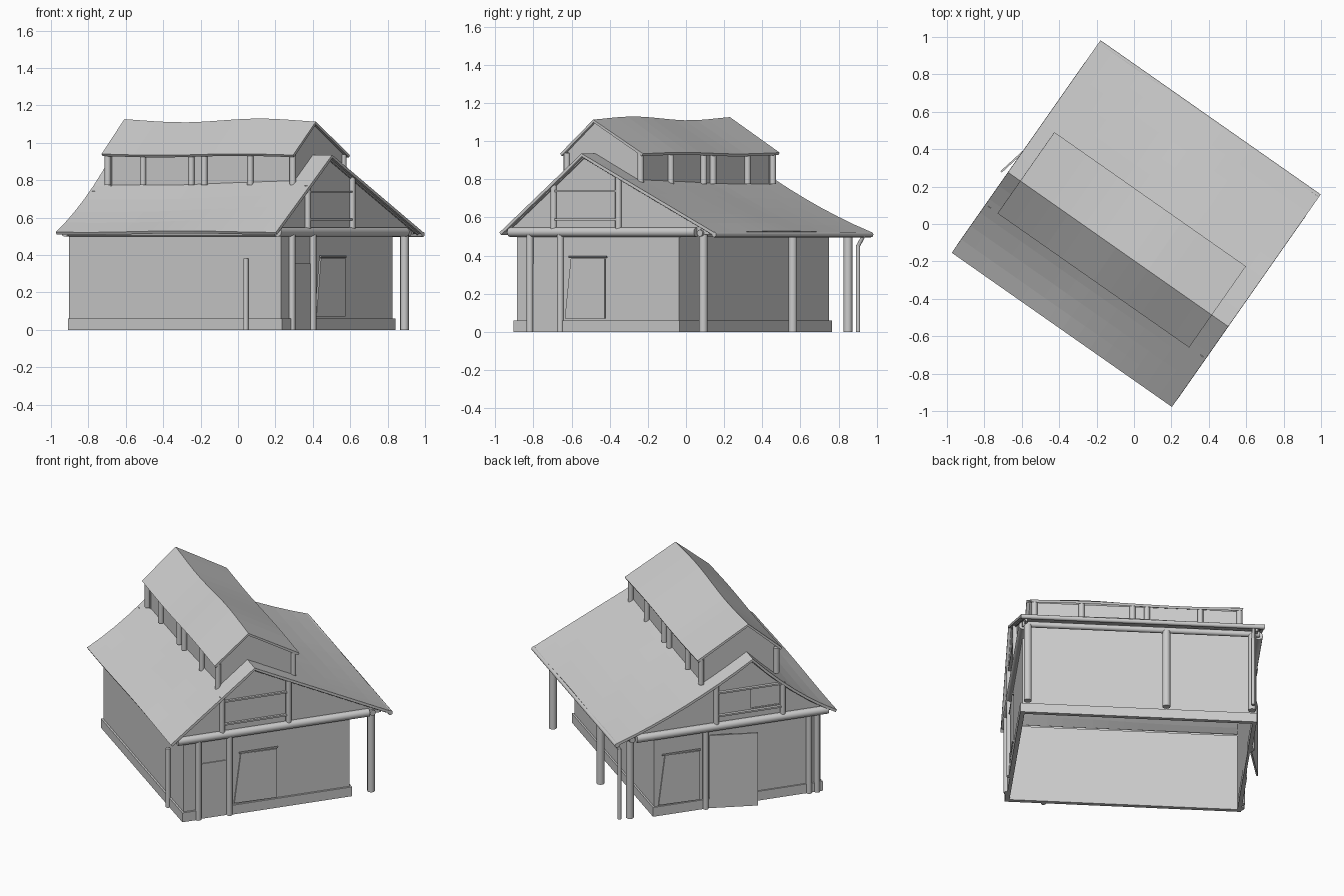
import bpy, bmesh, math
from mathutils import Matrix, Vector

if "Cube" in bpy.data.objects:
    bpy.data.objects.remove(bpy.data.objects["Cube"])

# Everything is built in the barn's own axes (a along ridge, b across), then turned
TURN = Matrix.Rotation(math.radians(-35), 4, 'Z')
RIDGE = -0.16


def finish(name, bm, thick=0, smooth=False):
    bmesh.ops.remove_doubles(bm, verts=bm.verts, dist=0.0001)
    bmesh.ops.recalc_face_normals(bm, faces=bm.faces)
    bm.transform(TURN)
    me = bpy.data.meshes.new(name)
    bm.to_mesh(me)
    bm.free()
    ob = bpy.data.objects.new(name, me)
    bpy.context.collection.objects.link(ob)
    if thick:
        mod = ob.modifiers.new("thickness", 'SOLIDIFY')
        mod.thickness, mod.offset = abs(thick), (-1 if thick > 0 else 0)
    if smooth:
        bpy.ops.object.select_all(action='DESELECT')
        ob.select_set(True)
        bpy.context.view_layer.objects.active = ob
        bpy.ops.object.shade_smooth_by_angle(angle=math.radians(40))
    return ob


def quads(name, faces, thick):
    bm = bmesh.new()
    for f in faces:
        bm.faces.new([bm.verts.new(p) for p in f])
    return finish(name, bm, thick)


def box(name, a0, a1, b0, b1, z0, z1):
    bm = bmesh.new()
    bmesh.ops.create_cube(bm, size=1)
    bm.transform(Matrix.Translation(((a0 + a1) / 2, (b0 + b1) / 2, (z0 + z1) / 2))
                 @ Matrix.Diagonal((a1 - a0, b1 - b0, z1 - z0, 1)))
    return finish(name, bm)


def rod(name, p, q, r, sides=12):
    p, q = Vector(p), Vector(q)
    d = q - p
    bm = bmesh.new()
    bmesh.ops.create_cone(bm, cap_ends=True, segments=sides, radius1=r, radius2=r, depth=d.length)
    bm.transform(Matrix.Translation((p + q) / 2) @ d.to_track_quat('Z', 'Y').to_matrix().to_4x4())
    return finish(name, bm, smooth=True)


def span(lo, hi, n):
    return [lo + (hi - lo) * i / n for i in range(n + 1)]


def main_roof_z(a, b):
    wave = 0.004 * math.sin(5 * a + 1)
    left = min(1, max(0, (0.72 - a) / 0.85))
    if b < RIDGE:
        t = (b + 0.685) / (RIDGE + 0.685)
        return 0.525 + 0.41 * t - 0.13 * left * t * (1 - t) + wave * (1 - t)
    t = (0.69 - b) / (0.69 - RIDGE)
    return 0.525 + 0.41 * t - 0.12 * left * t * (1 - t) + wave * (1 - t)


def upper_roof_z(a, b):
    wave = 0.01 * math.sin(6.2 * a)
    t = (b + 0.372) / 0.212 if b < RIDGE else (0.158 - b) / 0.318
    return 0.937 + 0.182 * t + wave * (0.4 + 0.6 * t)


def roof(name, fn, a_list, b_list, thick):
    quads(name, [[(a, b, fn(a, b)) for a, b in
                  ((a0, b0), (a1, b0), (a1, b1), (a0, b1))]
                 for a0, a1 in zip(a_list, a_list[1:])
                 for b0, b1 in zip(b_list, b_list[1:])], thick)


# Sagging main roof and raised ridge roof
roof("main_roof", main_roof_z, span(-0.71, 0.727, 16),
     span(-0.685, RIDGE, 6) + span(RIDGE, 0.69, 8)[1:], 0.016)
roof("upper_roof", upper_roof_z, span(-0.63, 0.62, 12), [-0.372, RIDGE, 0.158], 0.015)

# Gable end walls; the left one has a half-open loft hatch
bs = [-0.64, -0.59, -0.47] + span(-0.34, RIDGE, 3) + span(RIDGE, 0.05, 3)[1:] + [0.2, 0.32, 0.44, 0.54, 0.64]
for side, a in (("left", -0.668), ("right", 0.69)):
    faces = []
    for b0, b1 in zip(bs, bs[1:]):
        top0, top1 = main_roof_z(a, b0) - 0.013, main_roof_z(a, b1) - 0.013
        low = 0 if b0 > -0.6 and b1 < 0.45 else 0.51
        if a < 0 and b0 > -0.345 and b1 < -0.15:
            faces.append([(a, b0, 0), (a, b1, 0), (a, b1, 0.6), (a, b0, 0.6)])
            low = 0.735
        faces.append([(a, b0, low), (a, b1, low), (a, b1, top1), (a, b0, top0)])
    quads(side + "_gable_wall", faces, -0.014)

# Long walls and plinth
box("front_wall", -0.674, 0.697, -0.594, -0.58, 0, 0.5)
box("back_wall", -0.674, 0.697, 0.43, 0.444, 0, 0.6)
for name, b0, b1 in (("front_plinth", -0.606, -0.58), ("back_plinth", 0.43, 0.455)):
    box(name, -0.684, 0.71, b0, b1, 0, 0.06)
for side, a0, a1, gap in (("left", -0.684, -0.66, (-0.2, 0.1)), ("right", 0.685, 0.71, (-0.5, -0.31))):
    box(side + "_plinth_back", a0, a1, gap[1], 0.45, 0, 0.06)
    box(side + "_plinth_front", a0, a1, -0.6, gap[0], 0, 0.06)

# Gable beams, loft posts, lintels and rafters under the roof verge
for side, a in (("left", -0.686), ("right", 0.703)):
    rod(side + "_gable_beam", (a, -0.635, 0.523), (a, 0.56, 0.523), 0.025)
    for b in (-0.355, 0.06):
        rod(side + "_loft_post", (a, b, 0.53), (a, b, main_roof_z(a, b) - 0.01), 0.017)
    for z in (0.59, 0.738):
        box(side + "_loft_rail", a - 0.01, a + 0.01, -0.35, 0.06, z - 0.005, z + 0.005)
    for b in (-0.65, 0.67):
        for i in range(4):
            c, d = b + (RIDGE - b) * i / 4, b + (RIDGE - b) * (i + 1) / 4
            rod(side + "_rafter", (a, c, main_roof_z(a, c) - 0.018),
                (a, d, main_roof_z(a, d) - 0.018), 0.008, 8)

# Wall posts beside the doors
for a, b in ((0.706, -0.505), (0.706, -0.31), (-0.682, 0.125), (-0.682, -0.52), (-0.682, -0.57)):
    rod("wall_post", (a, b, 0), (a, b, 0.51), 0.018)

# Side door, shutters and open door leaf
box("right_door", 0.69, 0.703, -0.49, -0.33, 0, 0.355)
quads("right_shutter", [[(0.703, -0.28, 0.07), (0.712, -0.02, 0.07),
                         (0.712, -0.02, 0.385), (0.705, -0.24, 0.385)]], -0.01)
rod("right_shutter_rail", (0.711, -0.25, 0.392), (0.711, -0.01, 0.392), 0.006, 8)
quads("left_shutter", [[(-0.682, 0.42, 0.07), (-0.69, 0.17, 0.07),
                        (-0.69, 0.17, 0.385), (-0.682, 0.38, 0.385)]], -0.01)
rod("left_shutter_rail", (-0.69, 0.40, 0.392), (-0.69, 0.16, 0.392), 0.006, 8)
quads("left_door_leaf", [[(-0.68, 0.10, 0), (-0.742, -0.18, 0),
                          (-0.742, -0.18, 0.47), (-0.68, 0.10, 0.47)]], -0.01)

# Back porch posts, beam, gutter and downpipe
for a in (-0.645, -0.14, 0.677):
    rod("porch_post", (a, 0.585, 0), (a, 0.585, 0.51), 0.023)
rod("porch_beam", (-0.69, 0.585, 0.518), (0.71, 0.585, 0.518), 0.018)
rod("back_gutter", (-0.71, 0.688, 0.51), (0.727, 0.688, 0.51), 0.014)
rod("downpipe_elbow", (-0.645, 0.685, 0.505), (-0.645, 0.65, 0.45), 0.01)
rod("downpipe", (-0.645, 0.65, 0), (-0.645, 0.65, 0.455), 0.011)

# Front eave beam and short post
rod("front_eave_beam", (-0.69, -0.612, 0.513), (0.70, -0.612, 0.513), 0.013)
rod("front_short_post", (0.48, -0.612, 0), (0.48, -0.612, 0.38), 0.014)

# Raised ridge storey: walls, posts and gable ends
for side, b in (("front", -0.325), ("back", 0.11)):
    box("upper_" + side + "_wall", -0.595, 0.595, b - 0.005, b + 0.005, 0.75, 0.94)
    out = b + (-0.018 if side == "front" else 0.018)
    for a in (-0.61, -0.38, -0.065, 0.02, 0.32, 0.598):
        rod("upper_" + side + "_post", (a, out, 0.775), (a, out, 0.937), 0.017)
for a in (-0.595, 0.595):
    ub = [-0.335, RIDGE, 0.12]
    quads("upper_gable", [[(a, p, 0.76), (a, q, 0.76), (a, q, upper_roof_z(a, q) - 0.012),
                           (a, p, upper_roof_z(a, p) - 0.012)] for p, q in zip(ub, ub[1:])], -0.01)
